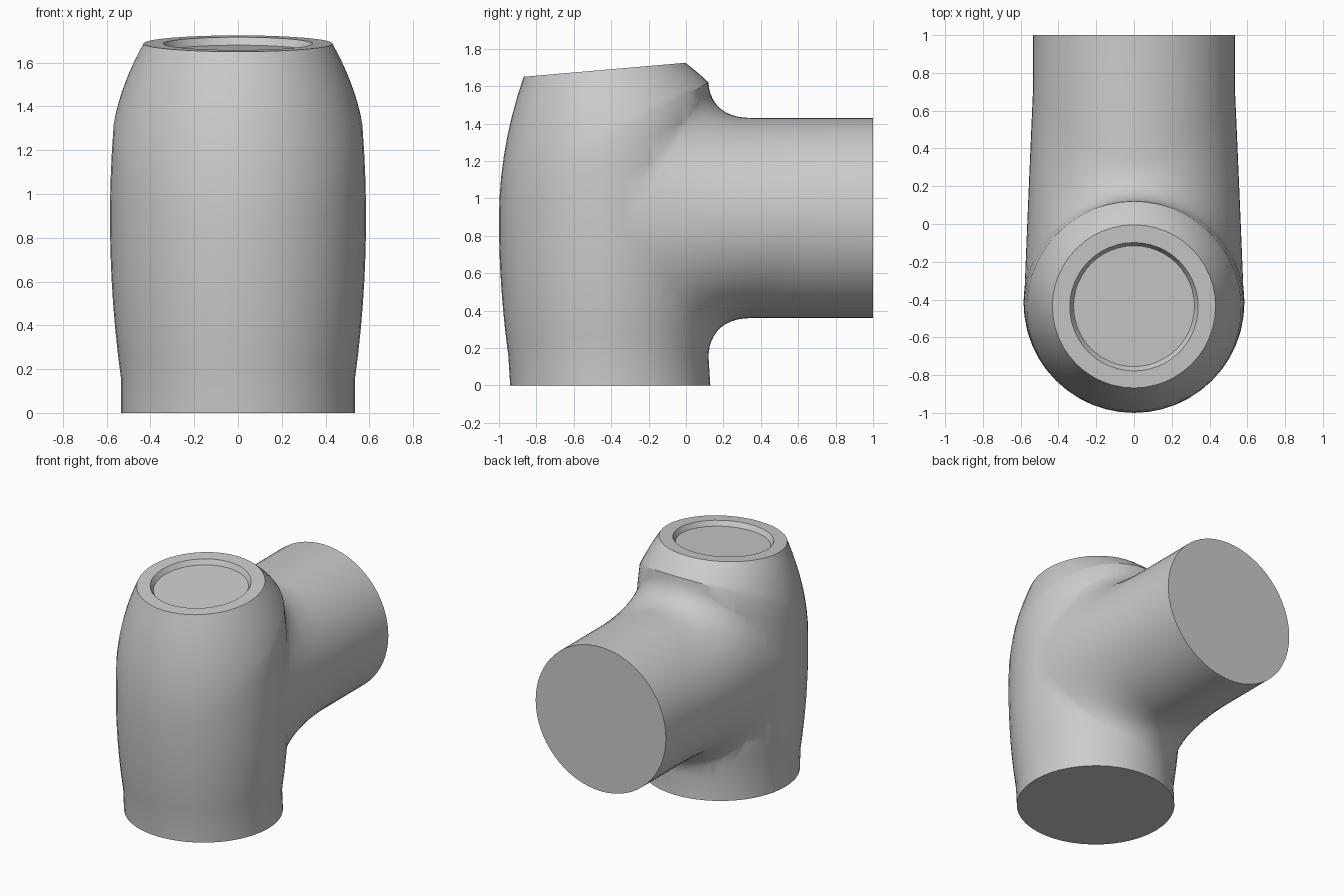
import bpy, bmesh, math
from math import sin, cos, pi

if "Cube" in bpy.data.objects:
    bpy.data.objects.remove(bpy.data.objects["Cube"])

N = 48
CY = -0.415          # y of the upright body's axis

grey = bpy.data.materials.new("light grey")
grey.diffuse_color = (0.6, 0.6, 0.6, 1)
grey.use_nodes = True
grey.node_tree.nodes["Principled BSDF"].inputs["Base Color"].default_value = grey.diffuse_color


def loft(name, rings):
    """Closed solid through rings of points, capped at both ends."""
    bm = bmesh.new()
    vs = [[bm.verts.new(p) for p in r] for r in rings]
    for a, b in zip(vs, vs[1:]):
        for i in range(len(a)):
            j = (i + 1) % len(a)
            bm.faces.new((a[i], a[j], b[j], b[i]))
    bm.faces.new(vs[0][::-1])
    bm.faces.new(vs[-1])
    bmesh.ops.recalc_face_normals(bm, faces=bm.faces)
    me = bpy.data.meshes.new(name)
    bm.to_mesh(me)
    bm.free()
    me.materials.append(grey)
    ob = bpy.data.objects.new(name, me)
    bpy.context.collection.objects.link(ob)
    return ob


def barrel_r(z):
    return 0.585 - 0.05 * ((z - 0.89) / 0.73) ** 2


def crease_z(a):
    u = (1 + sin(a)) / 2
    return 0.9 + 0.72 * u + 0.06 * sin(pi * u)


def circle(r, cy, zf):
    pts = []
    for i in range(N):
        a = 2 * pi * i / N
        y = cy + r * sin(a)
        pts.append((r * cos(a), y, zf(y)))
    return pts


def top_z(y):
    return 1.725 + 0.0862 * y


# Upright body: straight collar, barrel, slanted cap, shallow recess
angles = [2 * pi * i / N for i in range(N)]
rings = [circle(0.535, CY + 0.01, lambda y: 0)]
for k in range(11):
    ring = []
    for a in angles:
        z = 0.16 + (crease_z(a) - 0.16) * k / 10
        r = barrel_r(z)
        ring.append((r * cos(a), CY + r * sin(a), z))
    rings.append(ring)
base, rim = rings[-1], circle(0.432, -0.436, top_z)
for k in range(1, 7):
    t = k / 7
    ring = []
    for a, p, q in zip(angles, base, rim):
        bulge = 2 * t * (1 - t) * 0.085 * (q[2] - p[2])
        ring.append((p[0] + (q[0] - p[0]) * t + bulge * cos(a),
                     p[1] + (q[1] - p[1]) * t + bulge * sin(a),
                     p[2] + (q[2] - p[2]) * t))
    rings.append(ring)
rings.append(rim)
rings.append(circle(0.34, -0.438, top_z))
rings.append(circle(0.32, -0.435, lambda y: top_z(y) - 0.035))
body = loft("elbow_housing", rings)

# Side pipe with a flared fillet running into the body
M = 64
P0, P1, P2, inner, end = [], [], [], [], []
for i in range(M):
    t = 2 * pi * i / M
    s, c = sin(t), cos(t)
    r = 0.582 - 0.05 * c * c
    z = 0.89 + 0.73 * c
    tz = 0.895 + 0.535 * c
    P0.append((r * s, CY + r * abs(c), z))
    P1.append(((0.535 + 0.025 * s * s) * s, 0.14 - 0.08 * sin(2 * t) ** 2, tz))
    P2.append((0.535 * s, 0.35 + 0.35 * s * s, tz))
    inner.append((0.25 * s, CY, 0.89 + 0.3 * c))
    end.append((0.535 * s, 1.0, tz))
rings = [inner]
for k in range(11):
    t = k / 10
    rings.append([tuple((1 - t) ** 2 * a + 2 * t * (1 - t) * b + t * t * d
                        for a, b, d in zip(p, q, w))
                  for p, q, w in zip(P0, P1, P2)])
rings.append(end)
pipe = loft("side_pipe", rings)

# Merge into one skin
mod = body.modifiers.new("merge", 'BOOLEAN')
mod.operation = 'UNION'
mod.solver = 'EXACT'
mod.object = pipe
bpy.context.view_layer.objects.active = body
body.select_set(True)
bpy.ops.object.modifier_apply(modifier="merge")
bpy.data.objects.remove(pipe)
bpy.ops.object.shade_smooth_by_angle(angle=math.radians(30))
